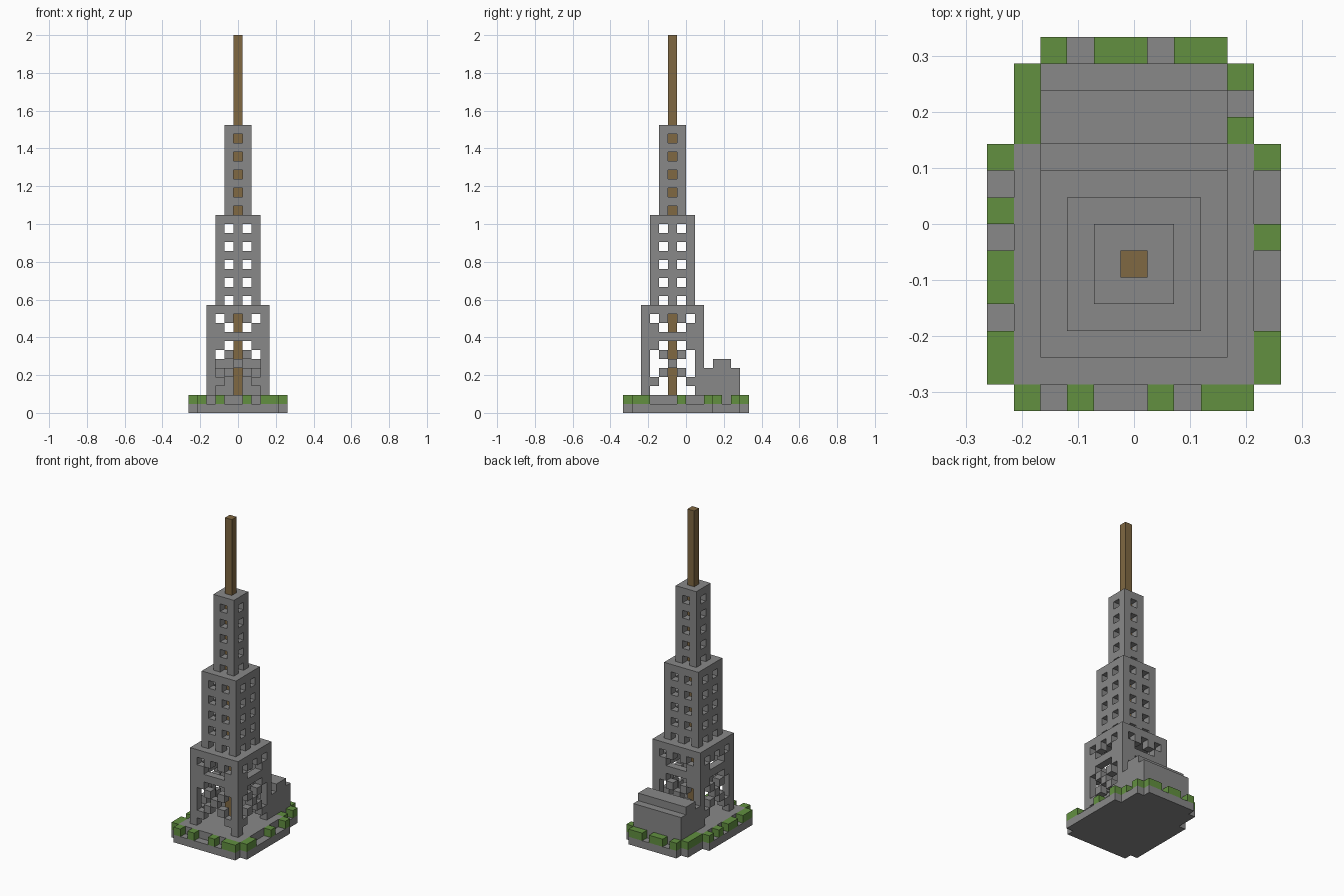
import bpy
import bmesh
from mathutils import Vector

cube = bpy.data.objects.get("Cube")
if cube:
    bpy.data.objects.remove(cube, do_unlink=True)

U = 2 / 42        # size of one block
MID = -2          # row of blocks that holds the tower's centre


def material(name, color):
    mat = bpy.data.materials.new(name)
    mat.use_nodes = True
    mat.diffuse_color = (*color, 1)
    mat.node_tree.nodes["Principled BSDF"].inputs["Base Color"].default_value = (*color, 1)
    return mat


STONE = material("grey stone", (0.246, 0.246, 0.246))
GRASS = material("green grass", (0.122, 0.279, 0.051))
WOOD = material("brown wood", (0.216, 0.138, 0.054))


def block_part(name, cells, mat):
    """Mesh the outer skin of a set of unit blocks (x is a centre, y and z are lower sides)."""
    cells = set(cells)
    bm = bmesh.new()
    verts = {}

    def vert(p):
        key = tuple(round(c * 2) for c in p)
        if key not in verts:
            verts[key] = bm.verts.new(p * U)
        return verts[key]

    for cell in cells:
        centre = Vector(cell) + Vector((0, 0.5, 0.5))
        for axis in range(3):
            for sign in (-1, 1):
                n = Vector((0, 0, 0))
                n[axis] = sign
                if tuple(int(c + d) for c, d in zip(cell, n)) in cells:
                    continue
                a = Vector((0, 0, 0))
                a[(axis + 1) % 3] = 0.5
                b = n.cross(a)
                mid = centre + n / 2
                bm.faces.new([vert(mid + o) for o in (-a - b, a - b, a + b, b - a)])
    mesh = bpy.data.meshes.new(name)
    bm.to_mesh(mesh)
    bm.free()
    mesh.materials.append(mat)
    obj = bpy.data.objects.new(name, mesh)
    bpy.context.collection.objects.link(obj)
    return obj


def box(xs, ys, zs):
    return {(x, y, z) for x in range(*xs) for y in range(*ys) for z in range(*zs)}


def tower(name, half, z0, z1, is_open):
    """Hollow square storey with a solid roof; is_open picks the holes in each wall."""
    cells = box((-half, half + 1), (MID - half, MID + half + 1), (z1 - 1, z1))
    for z in range(z0, z1 - 1):
        for c in range(-half, half + 1):
            if is_open(abs(c), z):
                continue
            for side in (-half, half):
                cells.add((c, MID + side, z))
                cells.add((side, MID + c, z))
    return block_part(name, cells, STONE)


# Stepped ground slab and the raised floor inside its rim
slab = (box((-5, 6), (-6, 3), (0, 1)) | box((-4, 5), (-7, 6), (0, 1))
        | box((-3, 4), (6, 7), (0, 1)))
floor = box((-4, 5), (-6, 3), (1, 2)) | box((-3, 4), (3, 6), (1, 2))
block_part("ground_slab", slab | floor, STONE)

# Broken grass rim
rim = {(x, -7, 1) for x in (-4, -2, 1, 3, 4)}
rim |= {(x, 6, 1) for x in (-3, -1, 0, 2, 3)}
rim |= {(-5, y, 1) for y in (-6, -5, -3, -2, 0, 2)}
rim |= {(5, y, 1) for y in (-6, -5, -1, 2)}
rim |= {(-4, y, 1) for y in (3, 4, 5)} | {(4, y, 1) for y in (3, 5)}
block_part("grass_rim", rim, GRASS)


# Lower storey with crossed braces under a band
def lattice_open(c, z):
    if c == 3 or z == 8:
        return False
    if z > 8:
        return c != 11 - z
    return c != abs(z - 5)


tower("lower_tower", 3, 2, 12, lattice_open)

# Middle and upper storeys with rows of windows
tower("middle_tower", 2, 12, 22, lambda c, z: c == 1 and z % 2 == 0)
tower("upper_tower", 1, 22, 32, lambda c, z: c == 0 and z % 2 == 0)

# Mast running from the floor through every storey
block_part("mast", box((0, 1), (MID, MID + 1), (2, 42)), WOOD)

# Rear hall with a raised roof ridge
hall = box((-3, 4), (2, 6), (2, 5)) | box((-3, 4), (3, 5), (5, 6))
block_part("rear_hall", hall, STONE)
